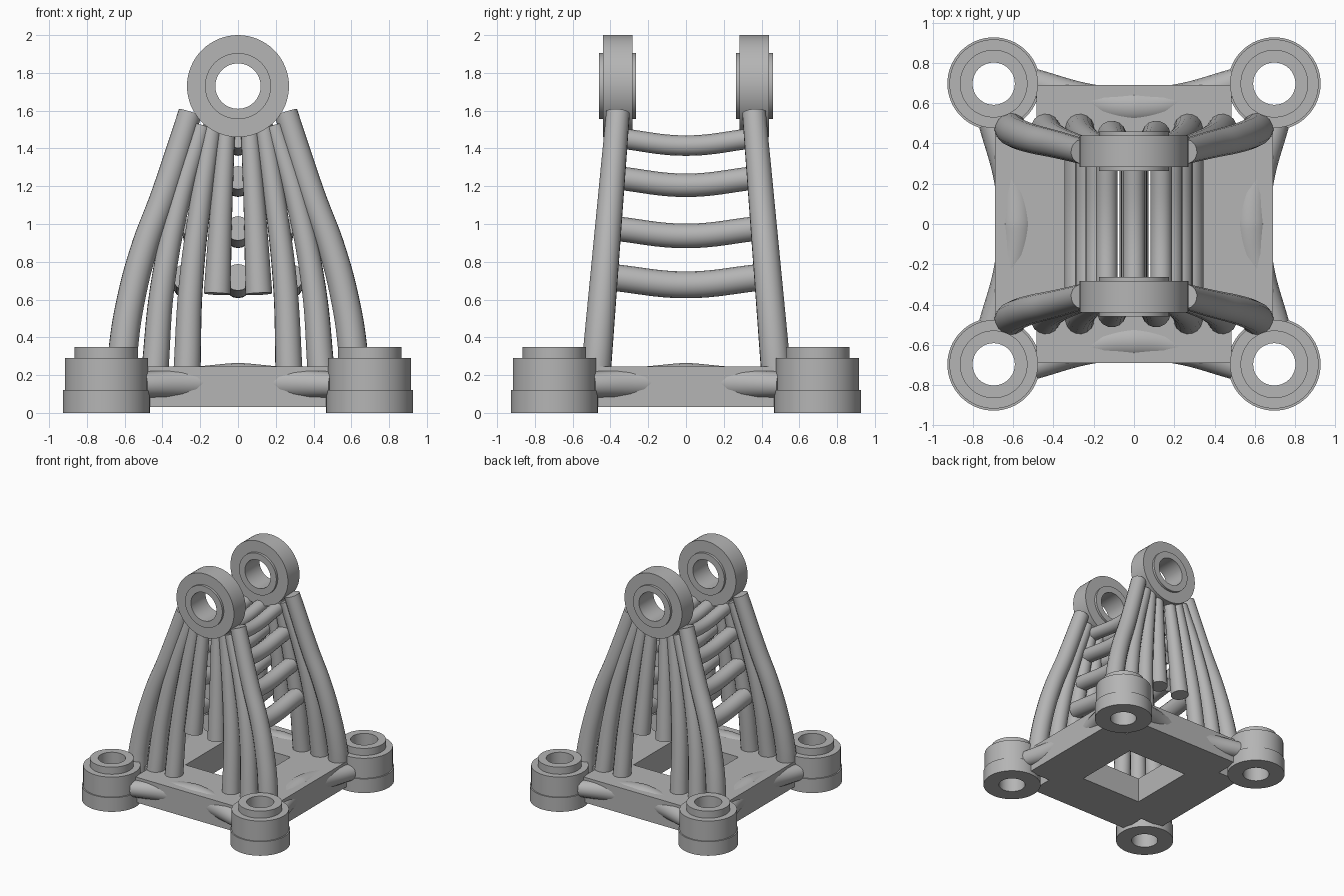
import bpy, bmesh, math
from mathutils import Matrix, Vector

if "Cube" in bpy.data.objects:
    bpy.data.objects.remove(bpy.data.objects["Cube"], do_unlink=True)

grey = bpy.data.materials.new("plain_grey")
grey.use_nodes = True
COLOUR = (0.46, 0.46, 0.46, 1)
grey.diffuse_color = COLOUR
grey.node_tree.nodes["Principled BSDF"].inputs["Base Color"].default_value = COLOUR


def finish(name, mesh, smooth=True):
    mesh.materials.clear()
    mesh.materials.append(grey)
    ob = bpy.data.objects.new(name, mesh)
    bpy.context.collection.objects.link(ob)
    if smooth:
        bpy.ops.object.select_all(action='DESELECT')
        ob.select_set(True)
        bpy.context.view_layer.objects.active = ob
        bpy.ops.object.shade_smooth_by_angle(angle=math.radians(35))
    return ob


def lathe(name, profile, location, tilt=0.0, steps=64):
    """Revolve a closed (radius, height) profile around its own z axis."""
    bm = bmesh.new()
    rings = []
    for i in range(steps):
        a = math.tau * i / steps
        rings.append([bm.verts.new((r * math.cos(a), r * math.sin(a), h)) for r, h in profile])
    n = len(profile)
    for i in range(steps):
        p, q = rings[i], rings[(i + 1) % steps]
        for j in range(n):
            k = (j + 1) % n
            bm.faces.new((p[j], q[j], q[k], p[k]))
    bmesh.ops.recalc_face_normals(bm, faces=bm.faces)
    bm.transform(Matrix.Translation(location) @ Matrix.Rotation(tilt, 4, 'X'))
    mesh = bpy.data.meshes.new(name)
    bm.to_mesh(mesh)
    bm.free()
    return finish(name, mesh)


def tube(name, points):
    """Round tapered tube through (x, y, z, radius) points."""
    curve = bpy.data.curves.new(name + "_path", 'CURVE')
    curve.dimensions = '3D'
    curve.bevel_depth = 1.0
    curve.bevel_resolution = 6
    curve.resolution_u = 10
    curve.use_fill_caps = True
    spline = curve.splines.new('BEZIER')
    spline.bezier_points.add(len(points) - 1)
    for bp, (x, y, z, r) in zip(spline.bezier_points, points):
        bp.co = (x, y, z)
        bp.radius = r
        bp.handle_left_type = bp.handle_right_type = 'AUTO'
    temp = bpy.data.objects.new(name + "_path", curve)
    bpy.context.collection.objects.link(temp)
    graph = bpy.context.evaluated_depsgraph_get()
    mesh = bpy.data.meshes.new_from_object(temp.evaluated_get(graph))
    bpy.data.objects.remove(temp, do_unlink=True)
    mesh.name = name
    return finish(name, mesh)


# Base plate: notched corners and a square window
bm = bmesh.new()
cuts = [-0.69, -0.485, -0.29, 0.29, 0.485, 0.69]
grid = [[bm.verts.new((x, y, 0.03)) for y in cuts] for x in cuts]
for i in range(5):
    for j in range(5):
        corner = i in (0, 4) and j in (0, 4)
        if corner or (i == 2 and j == 2):
            continue
        bm.faces.new((grid[i][j], grid[i + 1][j], grid[i + 1][j + 1], grid[i][j + 1]))
bmesh.ops.delete(bm, geom=[v for v in bm.verts if not v.link_faces], context='VERTS')
up = bmesh.ops.extrude_face_region(bm, geom=bm.faces[:])
bmesh.ops.translate(bm, vec=(0, 0, 0.215),
                    verts=[g for g in up["geom"] if isinstance(g, bmesh.types.BMVert)])
bmesh.ops.recalc_face_normals(bm, faces=bm.faces)
plate = bpy.data.meshes.new("base_plate")
bm.to_mesh(plate)
bm.free()
finish("base_plate", plate, smooth=False)

# Corner bosses with through holes
BOSS = [(0.105, 0), (0.23, 0), (0.23, 0.12), (0.22, 0.12), (0.22, 0.29),
        (0.168, 0.29), (0.168, 0.35), (0.105, 0.35)]
for sx in (-1, 1):
    for sy in (-1, 1):
        lathe("corner_boss", BOSS, (0.697 * sx, 0.697 * sy, 0))

# Bowed tubes joining neighbouring bosses
half = [(0.5, 0.705, 0.15, 0.067), (0.2, 0.605, 0.16, 0.087)]
bow = half + [(0, 0.583, 0.165, 0.1)] + [(-x, y, z, r) for x, y, z, r in reversed(half)]
for k in range(4):
    turn = Matrix.Rotation(k * math.pi / 2, 3, 'Z')
    tube("base_tube", [(*(turn @ Vector(p[:3])), p[3]) for p in bow])

# Top rings with a raised hub on both faces
RING = [(0.12, -0.098), (0.175, -0.098), (0.175, -0.078), (0.27, -0.078),
        (0.27, 0.078), (0.175, 0.078), (0.175, 0.098), (0.12, 0.098)]
for sy in (-1, 1):
    lathe("top_ring", RING, (0, 0.362 * sy, 1.73), tilt=math.pi / 2)


# Leg paths as (x, z), ordered from the top down, with end radii
LEGS = {
    "outer_leg": ([(0.253, 1.59), (0.395, 1.15), (0.497, 0.87), (0.567, 0.6),
                   (0.605, 0.36), (0.615, 0.2)], 0.063, 0.08),
    "middle_leg": ([(0.19, 1.52), (0.31, 1.12), (0.4, 0.67), (0.44, 0.22)], 0.05, 0.072),
    "inner_leg": ([(0.135, 1.52), (0.2, 1.1), (0.25, 0.67), (0.27, 0.22)], 0.05, 0.072),
    "short_leg": ([(0.06, 1.52), (0.09, 1.05), (0.11, 0.63)], 0.046, 0.072),
}
for name, (path, r_top, r_low) in LEGS.items():
    top, low = path[0][1], path[-1][1]
    for sx in (-1, 1):
        for sy in (-1, 1):
            tube(name, [(sx * x, sy * (0.36 + 0.085 * (1.59 - z)), z,
                         r_low + (r_top - r_low) * (z - low) / (top - low))
                        for x, z in path])

# Sagging rungs between the two frames: height, side offset, radius
for z, x, r in [(1.415, 0.135, 0.054), (1.205, 0.18, 0.062),
                (0.937, 0.227, 0.065), (0.678, 0.275, 0.071)]:
    for sx in (-1, 0, 1):
        end = 0.36 + 0.05 * (1.4 - z)
        tube("rung", [(sx * x, -end, z + 0.04, r), (sx * x, 0, z, r), (sx * x, end, z + 0.04, r)])
